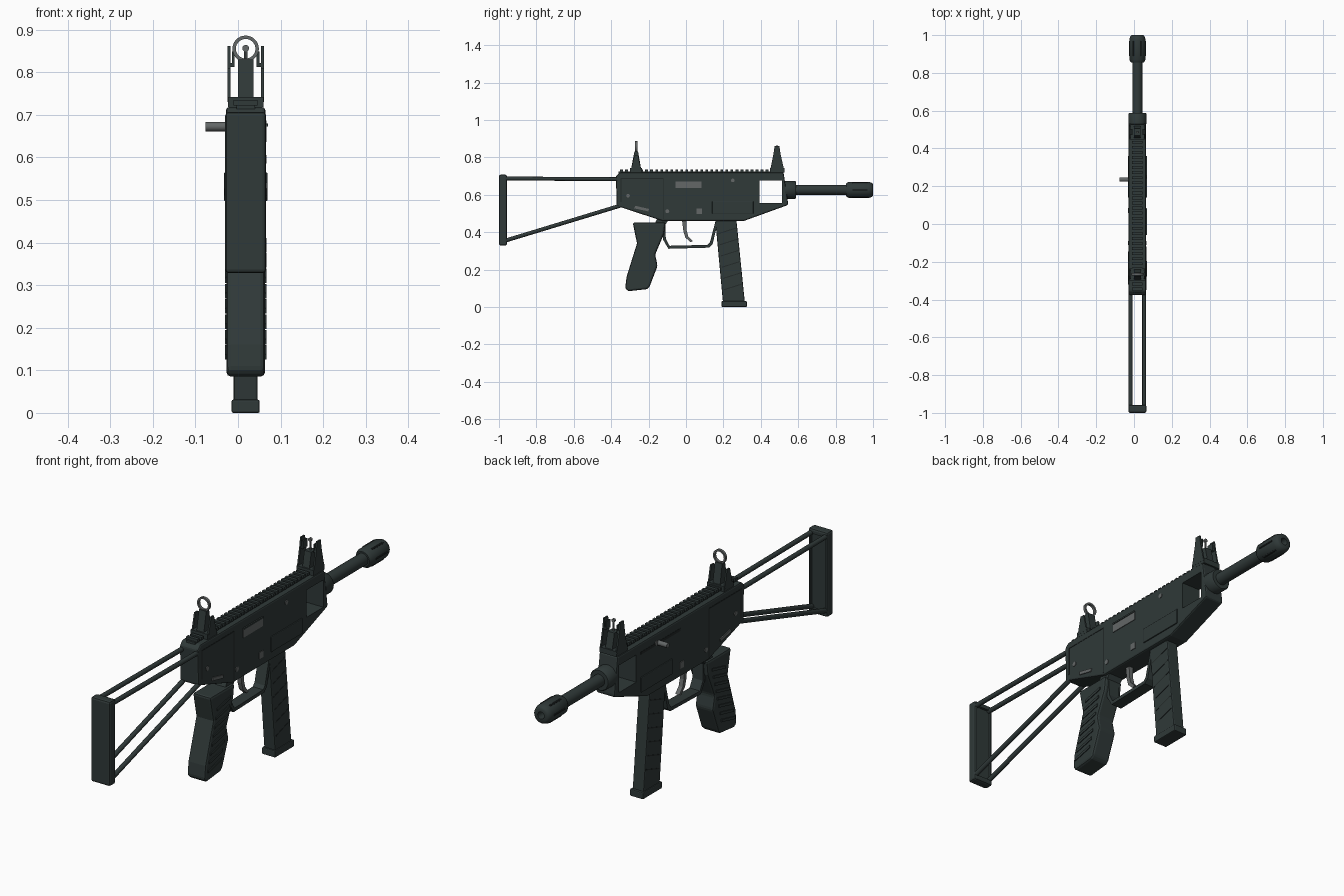
import bpy, bmesh, math
from mathutils import Vector

if "Cube" in bpy.data.objects:
    bpy.data.objects.remove(bpy.data.objects["Cube"])

CX = 0.018  # centre plane of the main parts


def material(name, rgb):
    m = bpy.data.materials.new(name)
    m.diffuse_color = (*rgb, 1)
    m.use_nodes = True
    m.node_tree.nodes["Principled BSDF"].inputs["Base Color"].default_value = m.diffuse_color
    return m


DARK = material("dark green grey", (0.029, 0.041, 0.040))
BLACK = material("groove black", (0.016, 0.021, 0.021))
STEEL = material("worn steel", (0.125, 0.135, 0.135))


def finish(name, bm, mat, bevel=0, smooth=False):
    bmesh.ops.recalc_face_normals(bm, faces=bm.faces)
    me = bpy.data.meshes.new(name)
    bm.to_mesh(me)
    bm.free()
    me.materials.append(mat)
    ob = bpy.data.objects.new(name, me)
    bpy.context.collection.objects.link(ob)
    bpy.context.view_layer.objects.active = ob
    for o in bpy.context.selected_objects:
        o.select_set(False)
    ob.select_set(True)
    if bevel:
        b = ob.modifiers.new("bevel", "BEVEL")
        b.width, b.segments, b.limit_method = bevel, 2, "ANGLE"
    if smooth:
        bpy.ops.object.shade_smooth_by_angle(angle=math.radians(40))
    return ob


def prism(name, pts, half, mat=DARK, bevel=0, cx=CX):
    """Side profile of (y, z) points extruded across x."""
    bm = bmesh.new()
    f = bm.faces.new([bm.verts.new((cx - half, y, z)) for y, z in pts])
    r = bmesh.ops.extrude_face_region(bm, geom=[f])
    vs = [v for v in r["geom"] if isinstance(v, bmesh.types.BMVert)]
    bmesh.ops.translate(bm, vec=(2 * half, 0, 0), verts=vs)
    return finish(name, bm, mat, bevel)


def box(name, y0, y1, z0, z1, half, mat=DARK, bevel=0, cx=CX):
    return prism(name, [(y0, z0), (y1, z0), (y1, z1), (y0, z1)], half, mat, bevel, cx)


def rod(name, a, b, r, mat=DARK, n=12):
    a, b = Vector(a), Vector(b)
    bm = bmesh.new()
    bmesh.ops.create_cone(bm, cap_ends=True, segments=n, radius1=r, radius2=r, depth=(b - a).length)
    bm.transform(Vector((0, 0, 1)).rotation_difference(b - a).to_matrix().to_4x4())
    bmesh.ops.translate(bm, vec=(a + b) / 2, verts=bm.verts)
    return finish(name, bm, mat, 0, True)


def lathe(name, prof, z, mat=DARK, n=24):
    """Profile of (y, radius) points turned about the barrel axis."""
    bm = bmesh.new()
    vs = [bm.verts.new((CX + r, y, z)) for y, r in prof]
    es = [bm.edges.new(p) for p in zip(vs, vs[1:])]
    bmesh.ops.spin(bm, geom=vs + es, cent=(CX, 0, z), axis=(0, 1, 0),
                   angle=math.tau, steps=n, use_duplicate=False)
    bmesh.ops.remove_doubles(bm, verts=bm.verts, dist=1e-5)
    return finish(name, bm, mat, 0, True)


def cut(ob, cutter):
    m = ob.modifiers.new("cut", "BOOLEAN")
    m.object, m.operation, m.solver = cutter, "DIFFERENCE", "EXACT"
    cutter.hide_render = True
    cutter.hide_set(True)


# Receiver with the open window near the muzzle end
body = prism("receiver", [(-.37, .54), (-.125, .46), (.31, .46), (.545, .545), (.545, .56),
                          (.522, .718), (-.355, .718), (-.375, .70)], .046, DARK, .007)
cut(body, box("window_cutter", .392, .512, .555, .677, .1))

# Rail base and teeth
box("rail_base", -.36, .52, .712, .723, .022)
for i in range(33):
    y = -.352 + i * .0268
    box("rail_tooth", y, y + .015, .722, .735, .028)

# Side panels and small fittings
for s in (-1, 1):
    x = CX + s * .046
    box("lower_panel", .14, .36, .497, .565, .005, DARK, .003, x)
    box("panel_seam", -.124, -.119, .47, .69, .0012, BLACK, 0, x)
    box("panel_top_seam", -.35, -.124, .685, .69, .0012, BLACK, 0, x)
    box("rear_seam", -.35, -.345, .56, .685, .0012, BLACK, 0, x)
    for y, z, r in ((.25, .677, .010), (-.31, .595, .010), (-.10, .512, .011)):
        rod("pin", (x - s * .005, y, z), (x + s * .003, y, z), r, STEEL)
    box("square_pin", .057, .086, .497, .526, .003, STEEL, 0, x)
    prism("selector", [(-.277, .527), (-.272, .541), (-.197, .524), (-.202, .511)],
          .004, STEEL, 0, x)
XR = CX + .046
box("ejection_port", -.057, .082, .636, .676, .003, STEEL, 0, XR)
box("port_ridge", -.057, .082, .672, .679, .006, DARK, 0, XR)
rod("charging_handle", (-.076, .235, .672), (-.025, .235, .672), .011, STEEL)
box("handle_slot", .08, .36, .666, .678, .0012, BLACK, 0, CX - .046)

# Barrel, collar and flash hider
BZ = .626
lathe("barrel", [(.53, 0), (.53, .048), (.583, .048), (.588, .044), (.588, .027),
                 (.87, .027), (.87, 0)], BZ)
lathe("flash_hider", [(.855, 0), (.855, .034), (.87, .043), (.978, .043), (.995, .037),
                      (1, .030), (1, .016), (.95, .016), (.95, 0)], BZ)
for i in range(6):
    a = math.tau * i / 6
    p = Vector((CX + .0405 * math.cos(a), 0, BZ + .0405 * math.sin(a)))
    rod("hider_slot", p + Vector((0, .89, 0)), p + Vector((0, .97, 0)), .005, BLACK, 8)

# Skeleton stock: butt frame and four struts
butt = box("butt_plate", -1, -.957, .328, .707, .048, DARK, .009)
cut(butt, box("butt_recess_cutter", -.968, -.94, .35, .685, .037))
for s in (-1, 1):
    x = CX + s * .036
    rod("upper_strut", (x, -.975, .687), (x, -.36, .683), .0105)
    rod("lower_strut", (x, -.975, .352), (x, -.34, .545), .0105)

# Pistol grip with ridged sides
prism("grip", [(-.285, .452), (-.11, .452), (-.118, .39), (-.165, .28), (-.152, .22),
               (-.196, .105), (-.21, .095), (-.31, .084), (-.325, .10), (-.318, .16),
               (-.262, .34)], .045, DARK, .010)
prism("grip_neck", [(-.17, .44), (-.11, .44), (-.09, .47), (-.15, .48)], .035)
for i in range(8):
    z = .125 + i * .036
    y = -.26 + (z - .125) * .26
    for s in (-1, 1):
        prism("grip_ridge", [(y - .045, z), (y + .05, z + .022), (y + .05, z + .034),
                             (y - .045, z + .012)], .003, DARK, 0, CX + s * .0455)

# Trigger guard and trigger
prism("trigger_guard", [(-.125, .44), (-.110, .44), (-.108, .365), (-.088, .327), (.115, .332),
                        (.128, .345), (.158, .46), (.172, .46), (.142, .335), (.122, .317),
                        (-.094, .311), (-.123, .36)], .026)
prism("trigger", [(-.022, .47), (.002, .47), (.003, .41), (.012, .378), (.036, .352),
                  (.024, .346), (-.004, .372), (-.014, .405)], .010, STEEL)

# Magazine with slanted side ribs and base
prism("magazine", [(.155, .48), (.268, .48), (.315, .02), (.198, .02)], .028, DARK, .005)
box("magazine_base", .19, .325, 0, .031, .033, DARK, .004)
for i in range(6):
    z = .09 + i * .06
    y = .203 - z * .098
    for s in (-1, 1):
        prism("magazine_groove", [(y + .01, z), (y + .105, z + .03), (y + .105, z + .035),
                                  (y + .01, z + .005)], .001, BLACK, 0, CX + s * .028)

# Rear sight: tower, thin side plates and ring
prism("rear_sight_tower", [(-.297, .72), (-.237, .72), (-.256, .83), (-.276, .83)], .018)
box("rear_sight_base", -.30, -.235, .718, .742, .042)
bm = bmesh.new()
N = 28
rings = [[bm.verts.new((CX + r * math.sin(math.tau * i / N), y, .855 + r * math.cos(math.tau * i / N)))
          for i in range(N)] for r, y in ((.031, -.272), (.031, -.260), (.023, -.260), (.023, -.272))]
for k in range(4):
    a, b = rings[k], rings[(k + 1) % 4]
    for i in range(N):
        j = (i + 1) % N
        bm.faces.new((a[i], a[j], b[j], b[i]))
finish("rear_sight_ring", bm, STEEL, 0, True)

# Front sight: tower, post and protective ears
prism("front_sight_tower", [(.45, .72), (.525, .72), (.505, .81), (.468, .81)], .017)
box("front_sight_base", .448, .527, .718, .742, .042)
rod("front_sight_post", (CX, .486, .80), (CX, .486, .853), .004, STEEL, 8)
rod("front_sight_bead", (CX, .481, .856), (CX, .491, .856), .008, STEEL)
for s in (-1, 1):
    prism("rear_sight_plate", [(-.295, .73), (-.239, .73), (-.256, .81), (-.276, .81)],
          .0035, DARK, 0, CX + s * .039)
    prism("front_sight_ear", [(.45, .73), (.525, .73), (.505, .82), (.499, .861), (.474, .861),
                              (.468, .82)], .0035, DARK, 0, CX + s * .039)
    box("front_sight_wing", .470, .503, .812, .848, .003, DARK, 0, CX + s * .029)
    box("front_sight_bridge", .470, .503, .812, .822, .008, DARK, 0, CX + s * .034)
